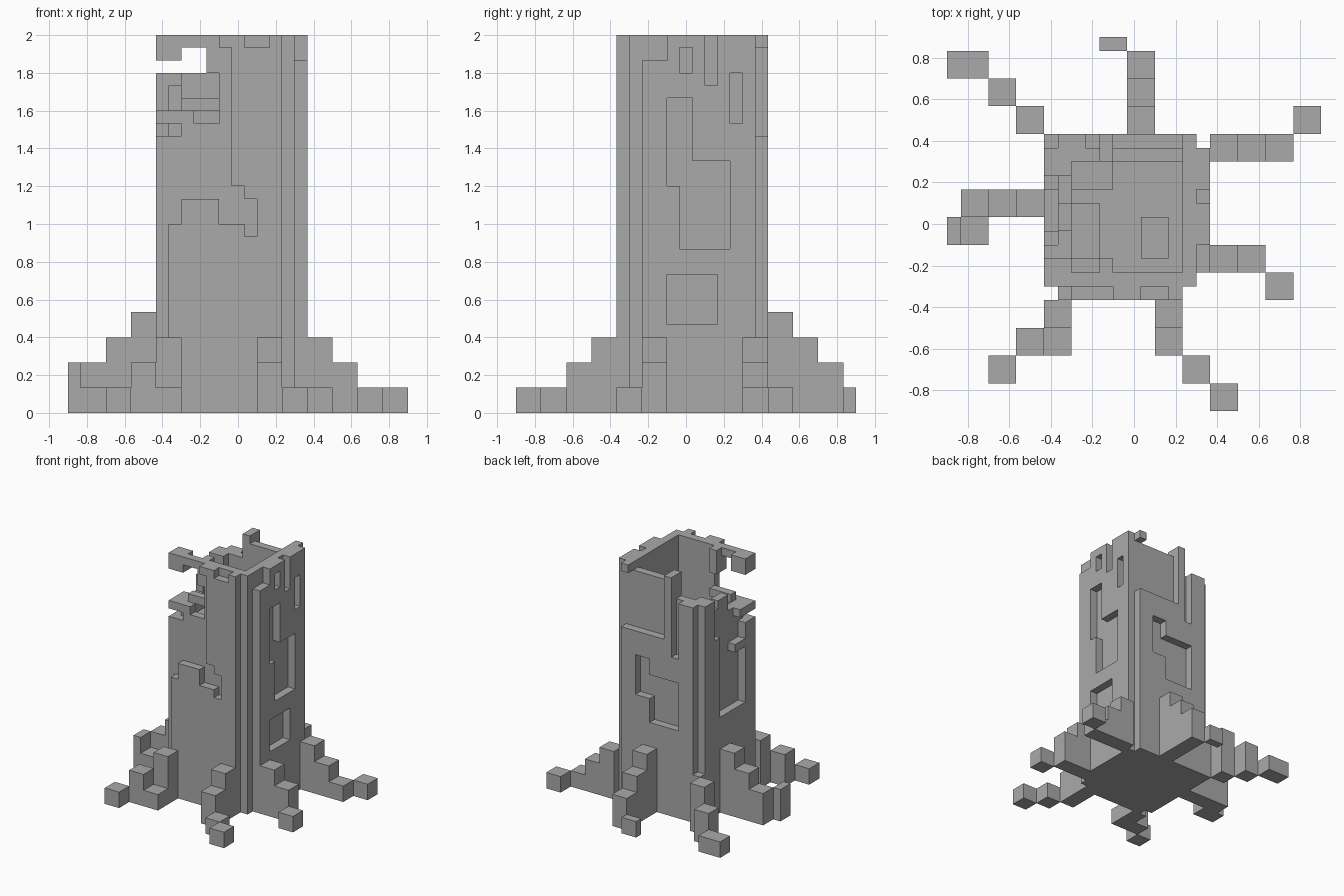
import bpy, bmesh
from itertools import product
from mathutils import Vector

cube = bpy.data.objects.get("Cube")
if cube:
    bpy.data.objects.remove(cube, do_unlink=True)

UNIT = 1 / 15          # edge of one block
HALF = 13.5            # half of the footprint, in blocks
TOP = 30
parts = {}             # part name -> set of filled blocks


def cells(x, y, z):
    return set(product(range(*x), range(*y), range(*z)))


def fill(part, x, y, z):
    parts.setdefault(part, set()).update(cells(x, y, z))


def carve(x, y, z=(0, TOP)):
    parts["trunk"] -= cells(x, y, z)


# Outer and inner skins of the four walls, as block ranges
left_skin, left_wall = (7, 8), (8, 9)
right_skin = (18, 19)
front_skin, front_wall = (8, 9), (9, 10)
back_skin, back_wall = (19, 20), (18, 19)

# Hollow trunk with stepped corners
fill("trunk", (7, 19), (8, 20), (0, TOP))
carve((9, 17), (10, 18), (14, TOP))
carve(left_skin, front_skin)
carve((17, 19), front_skin)
carve(right_skin, (9, 10))
carve(right_skin, back_skin)
carve(left_skin, back_skin, (6, TOP))

# Peeled front bark with a stepped lower edge
for span, low, high in (((7, 9), 15, TOP), ((9, 12), 17, TOP), ((12, 13), 15, TOP),
                        ((13, 14), 15, 18), ((14, 15), 14, 17)):
    carve(span, front_skin, (low, high))
carve((14, 16), front_skin, (29, TOP))

# Broken top of the inner front wall
for span, low in (((7, 9), 22), ((9, 10), 24), ((10, 12), 23)):
    carve(span, front_wall, (low, TOP))

# Right side: recessed windows and notches
for span, height in (((12, 14), (18, 25)), ((13, 17), (13, 20)), ((12, 16), (7, 11)),
                     ((13, 14), (27, 29)), ((15, 16), (26, TOP)), ((17, 18), (23, 27)),
                     ((10, 12), (28, TOP))):
    carve(right_skin, span, height)

# Back: wide upper recess, groove, window and broken corner
carve((12, 18), back_skin, (22, TOP))
carve((10, 11), back_skin, (20, TOP))
carve((14, 16), back_skin, (14, 19))
carve((10, 14), back_skin, (11, 17))
carve((12, 17), back_wall, (29, TOP))
carve((7, 11), (17, 20), (27, TOP))

# Left side: window in the bark and ragged upper wall
carve(left_skin, (11, 16), (12, 22))
carve(left_skin, (9, 17), (22, TOP))
for span, low in (((10, 13), 24), ((13, 15), 26), ((15, 17), 25)):
    carve(left_wall, span, (low, TOP))

# Broken bits of wall left around the open corner
fill("trunk", (7, 12), front_wall, (29, TOP))
fill("trunk", (7, 9), (9, 11), (28, TOP))
fill("trunk", (11, 12), (9, 11), (27, TOP))
fill("trunk", (12, 13), (8, 9), (29, TOP))
fill("trunk", (7, 9), (9, 10), (23, 24))
fill("trunk", left_skin, (10, 12), (23, 24))
fill("trunk", left_skin, (11, 13), (19, 20))
fill("trunk", (9, 12), (10, 11), (24, 25))
fill("trunk", (17, 18), back_skin, (29, TOP))

# Ledges inside the hollow
fill("trunk", (9, 11), (11, 15), (14, 22))
fill("trunk", (9, 12), (16, 18), (14, 24))
fill("trunk", (14, 16), (11, 14), (14, 16))

# Stepped roots: each entry is (x range, y range, height)
roots = {
    "back_root": [((13, 15), (20, 22), 8), ((13, 15), (22, 24), 6),
                  ((13, 15), (24, 26), 4), ((11, 13), (26, 27), 2)],
    "back_right_root": [((19, 21), (18, 20), 6), ((21, 23), (18, 20), 4),
                        ((23, 25), (18, 20), 2), ((25, 27), (20, 22), 2)],
    "right_root": [((19, 21), (10, 12), 6), ((21, 23), (10, 12), 4),
                   ((23, 25), (8, 10), 2)],
    "front_right_root": [((15, 17), (6, 8), 6), ((15, 17), (4, 6), 4),
                         ((17, 19), (2, 4), 2), ((19, 21), (0, 2), 2)],
    "front_left_root": [((7, 9), (6, 8), 6), ((5, 7), (4, 6), 4),
                        ((7, 9), (4, 6), 2), ((3, 5), (2, 4), 2)],
    "left_root": [((5, 7), (14, 16), 8), ((3, 5), (14, 16), 6),
                  ((1, 3), (14, 16), 4), ((1, 3), (12, 14), 2), ((0, 1), (12, 14), 4)],
    "back_left_root": [((5, 7), (20, 22), 6), ((3, 5), (22, 24), 4),
                       ((0, 3), (24, 26), 2)],
}
for name, steps in roots.items():
    for x, y, height in steps:
        fill(name, x, y, (0, height))

# Single grey material
grey = bpy.data.materials.new("stone_grey")
grey.use_nodes = True
colour = (0.4, 0.4, 0.4, 1)
grey.diffuse_color = colour
grey.node_tree.nodes["Principled BSDF"].inputs["Base Color"].default_value = colour

solid = set().union(*parts.values())


def build(name, blocks):
    """Make one mesh from the exposed sides of a part's blocks."""
    bm = bmesh.new()
    for block in sorted(blocks):
        for axis, sign in product(range(3), (-1, 1)):
            beside = list(block)
            beside[axis] += sign
            if tuple(beside) in solid:
                continue
            normal = Vector((0, 0, 0))
            normal[axis] = sign
            side = Vector((0, 0, 0))
            side[(axis + 1) % 3] = 1
            up = normal.cross(side)
            middle = Vector(block) + Vector((0.5, 0.5, 0.5)) + normal / 2
            corners = [middle + (side * a + up * b) / 2
                       for a, b in ((-1, -1), (1, -1), (1, 1), (-1, 1))]
            bm.faces.new([bm.verts.new((p - Vector((HALF, HALF, 0))) * UNIT)
                          for p in corners])
    bmesh.ops.remove_doubles(bm, verts=bm.verts, dist=UNIT / 100)
    bmesh.ops.dissolve_limit(bm, angle_limit=0.01, verts=bm.verts, edges=bm.edges)
    mesh = bpy.data.meshes.new(name)
    bm.to_mesh(mesh)
    bm.free()
    mesh.materials.append(grey)
    obj = bpy.data.objects.new(name, mesh)
    bpy.context.collection.objects.link(obj)


for name, blocks in parts.items():
    build(name, blocks)
